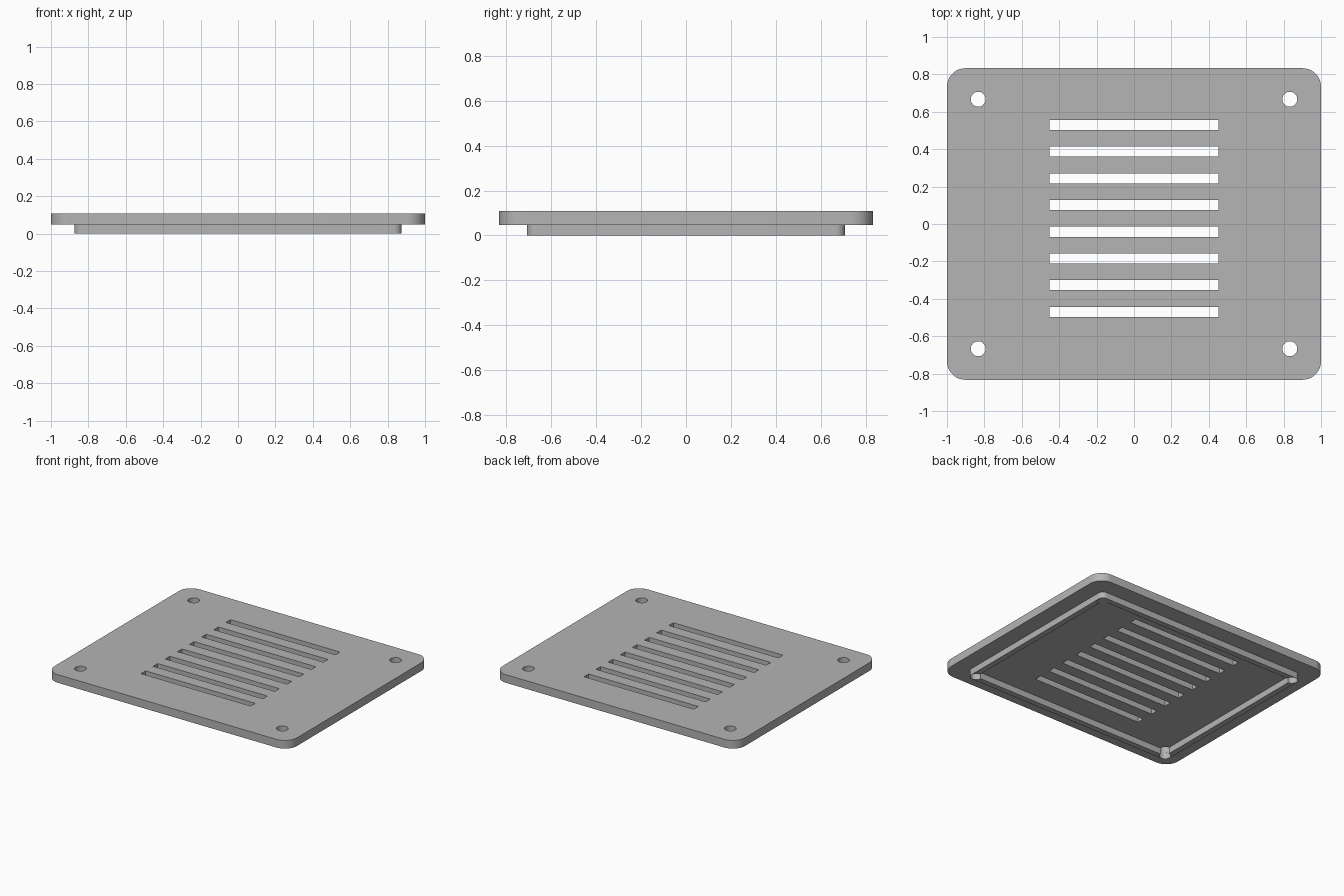
import bpy
import bmesh
from math import cos, sin, radians

if "Cube" in bpy.data.objects:
    bpy.data.objects.remove(bpy.data.objects["Cube"], do_unlink=True)

# Main dimensions
PLATE_X, PLATE_Y = 1.0, 0.833
CORNER_R = 0.1
HOLE_X, HOLE_Y, HOLE_R = 0.833, 0.667, 0.04
LIP_R = 0.042
LIP_H, TOP = 0.047, 0.108
SLOT_COUNT, SLOT_X, SLOT_H = 8, 0.452, 0.027
SLOT_TOP, SLOT_BOTTOM = 0.53, -0.47

grey = bpy.data.materials.new("light_grey")
grey.use_nodes = True
colour = (0.46, 0.46, 0.46, 1)
grey.diffuse_color = colour
grey.node_tree.nodes["Principled BSDF"].inputs["Base Color"].default_value = colour


def arc(cx, cy, r, start, sweep, steps):
    angles = [radians(start + sweep * i / steps) for i in range(steps + 1)]
    return [(cx + r * cos(a), cy + r * sin(a)) for a in angles]


def corner_loop(cx, cy, r, lead, sweep, steps=12):
    """Closed loop of four corner arcs, each starting lead degrees early."""
    loop = []
    for i, (sx, sy) in enumerate(((1, 1), (-1, 1), (-1, -1), (1, -1))):
        loop += arc(sx * cx, sy * cy, r, 90 * i - lead, sweep, steps)
    return loop


def extrude_profile(name, loops, z0, z1):
    """Fill the loops as a flat shape with holes and give it thickness."""
    curve = bpy.data.curves.new(name + "_profile", "CURVE")
    curve.dimensions = "2D"
    curve.fill_mode = "BOTH"
    curve.extrude = (z1 - z0) / 2
    for loop in loops:
        spline = curve.splines.new("POLY")
        spline.points.add(len(loop) - 1)
        for point, (x, y) in zip(spline.points, loop):
            point.co = (x, y, 0, 1)
        spline.use_cyclic_u = True
    source = bpy.data.objects.new(name + "_profile", curve)
    bpy.context.collection.objects.link(source)
    bpy.context.view_layer.update()
    depsgraph = bpy.context.evaluated_depsgraph_get()
    mesh = bpy.data.meshes.new_from_object(source.evaluated_get(depsgraph))
    bpy.data.objects.remove(source, do_unlink=True)

    # Weld the caps to the walls
    bm = bmesh.new()
    bm.from_mesh(mesh)
    bmesh.ops.remove_doubles(bm, verts=bm.verts, dist=0.0001)
    bmesh.ops.recalc_face_normals(bm, faces=bm.faces)
    bmesh.ops.translate(bm, verts=bm.verts, vec=(0, 0, (z0 + z1) / 2))
    bm.to_mesh(mesh)
    bm.free()
    mesh.materials.clear()
    mesh.materials.append(grey)

    obj = bpy.data.objects.new(name, mesh)
    bpy.context.collection.objects.link(obj)
    bpy.ops.object.select_all(action="DESELECT")
    obj.select_set(True)
    bpy.context.view_layer.objects.active = obj
    bpy.ops.object.shade_smooth_by_angle(angle=radians(35))
    return obj


# Cover plate with rounded corners, screw holes and vent slots
plate_loops = [corner_loop(PLATE_X - CORNER_R, PLATE_Y - CORNER_R, CORNER_R, 0, 90)]
for sx in (-1, 1):
    for sy in (-1, 1):
        plate_loops.append(arc(sx * HOLE_X, sy * HOLE_Y, HOLE_R, 0, 360, 32)[:-1])
for i in range(SLOT_COUNT):
    y = SLOT_TOP + (SLOT_BOTTOM - SLOT_TOP) * i / (SLOT_COUNT - 1)
    plate_loops.append([(-SLOT_X, y - SLOT_H), (SLOT_X, y - SLOT_H),
                        (SLOT_X, y + SLOT_H), (-SLOT_X, y + SLOT_H)])
extrude_profile("vent_plate", plate_loops, LIP_H, TOP)

# Locating lip underneath, its corners opened out by the screw holes
lip_loops = [corner_loop(HOLE_X, HOLE_Y, LIP_R, 0, 90),
             corner_loop(HOLE_X, HOLE_Y, HOLE_R, 90, 270, 24)]
extrude_profile("locating_lip", lip_loops, 0, LIP_H)
